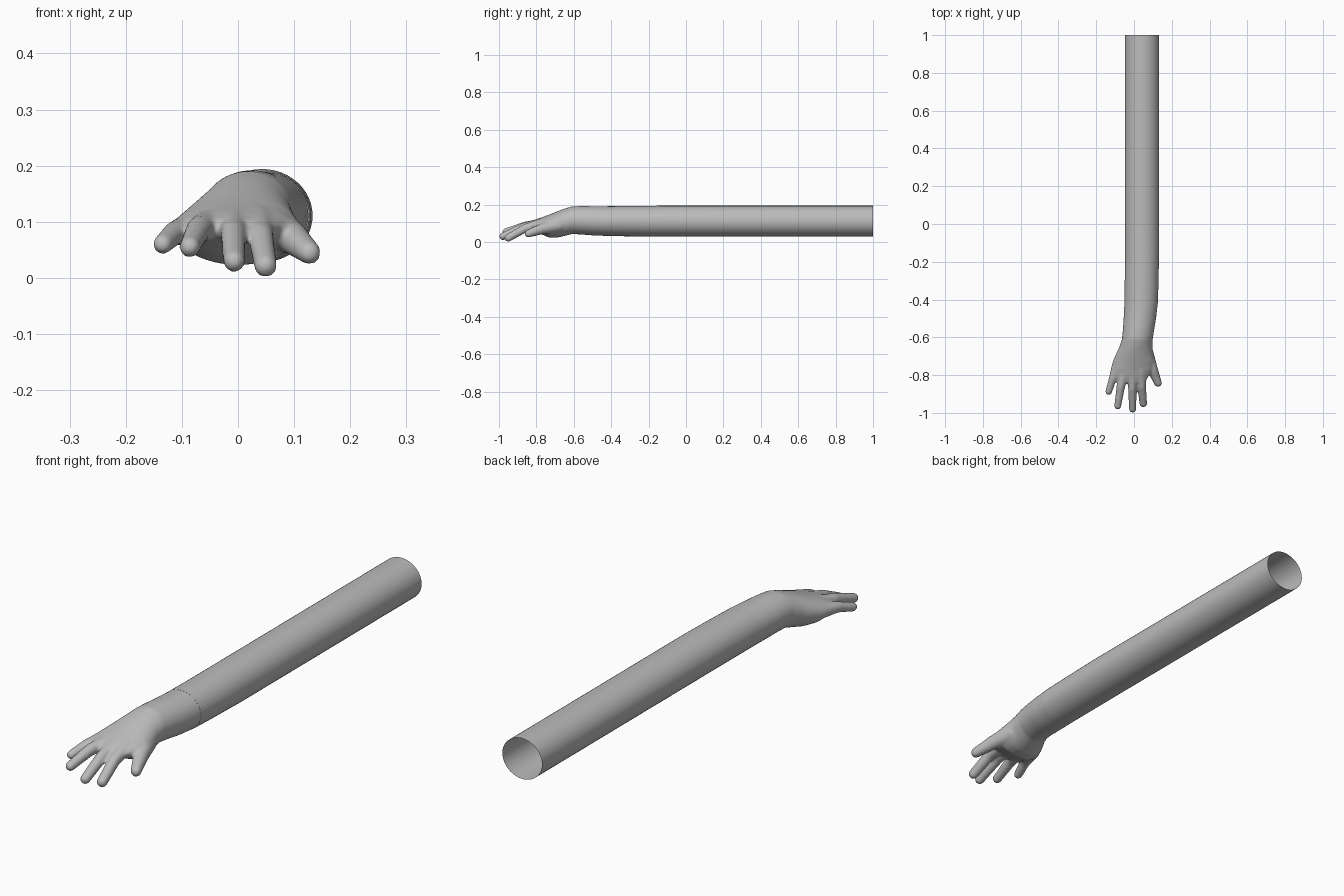
import bpy, bmesh, math
from mathutils import Vector, Matrix

if "Cube" in bpy.data.objects:
    bpy.data.objects.remove(bpy.data.objects["Cube"])

grey = bpy.data.materials.new("soft grey")
grey.diffuse_color = (0.5, 0.5, 0.5, 1)
grey.use_nodes = True
grey.node_tree.nodes["Principled BSDF"].inputs["Base Color"].default_value = grey.diffuse_color

CUT = -0.42      # where the forearm tube meets the sculpted hand
ARM_START = (CUT, -0.051, 0.126, 0.032, 0.191)


def loft(bm, sections, n=40, caps=False):
    """Skin elliptical sections given as (y, left, right, bottom, top)."""
    rings = []
    for y, x0, x1, z0, z1 in sections:
        ring = []
        for i in range(n):
            a = 2 * math.pi * i / n
            ring.append(bm.verts.new(((x0 + x1) / 2 + (x1 - x0) / 2 * math.cos(a), y,
                                      (z0 + z1) / 2 + (z1 - z0) / 2 * math.sin(a))))
        rings.append(ring)
    for a, b in zip(rings, rings[1:]):
        for i in range(n):
            j = (i + 1) % n
            bm.faces.new((a[i], a[j], b[j], b[i]))
    if caps:
        bm.faces.new(rings[0])
        bm.faces.new(rings[-1])
    bmesh.ops.recalc_face_normals(bm, faces=bm.faces)


def digit(bm, points):
    """Rounded finger from closely spaced balls along (x, y, z, radius) points."""
    for p, q in zip(points, points[1:]):
        for i in range(13):
            x, y, z, r = Vector(p).lerp(Vector(q), i / 12)
            bmesh.ops.create_uvsphere(bm, u_segments=16, v_segments=10, radius=r,
                                      matrix=Matrix.Translation((x, y, z)))


def make_object(name, bm):
    mesh = bpy.data.meshes.new(name)
    bm.to_mesh(mesh)
    bm.free()
    mesh.materials.append(grey)
    obj = bpy.data.objects.new(name, mesh)
    bpy.context.collection.objects.link(obj)
    return obj


# Forearm: long tube, open at the far end
bm = bmesh.new()
loft(bm, [ARM_START, (-0.3, -0.049, 0.130, 0.03, 0.192), (-0.12, -0.047, 0.133, 0.028, 0.194),
          (1.0, -0.047, 0.133, 0.028, 0.194)], n=48)
for f in bm.faces:
    f.smooth = True
make_object("forearm", bm)

# Wrist and palm
bm = bmesh.new()
loft(bm, [(-0.34, -0.050, 0.129, 0.031, 0.192), ARM_START,
          (-0.50, -0.055, 0.117, 0.035, 0.191), (-0.56, -0.059, 0.107, 0.040, 0.192),
          (-0.61, -0.064, 0.099, 0.042, 0.190), (-0.65, -0.077, 0.097, 0.032, 0.178),
          (-0.69, -0.096, 0.103, 0.023, 0.163), (-0.73, -0.113, 0.110, 0.023, 0.147),
          (-0.77, -0.120, 0.100, 0.040, 0.132), (-0.81, -0.108, 0.075, 0.060, 0.118),
          (-0.84, -0.080, 0.060, 0.072, 0.104)], caps=True)

# Four fingers, then the thumb
for path in (
    [(-0.088, -0.75, 0.085, 0.030), (-0.113, -0.82, 0.080, 0.021), (-0.134, -0.888, 0.060, 0.018)],
    [(-0.050, -0.77, 0.095, 0.030), (-0.070, -0.86, 0.086, 0.023), (-0.086, -0.963, 0.055, 0.019)],
    [(-0.005, -0.77, 0.100, 0.030), (-0.009, -0.87, 0.079, 0.023), (-0.007, -0.979, 0.030, 0.020)],
    [(0.036, -0.77, 0.098, 0.030), (0.041, -0.86, 0.073, 0.023), (0.049, -0.950, 0.022, 0.021)],
    [(0.063, -0.68, 0.090, 0.040), (0.098, -0.77, 0.070, 0.029), (0.127, -0.842, 0.045, 0.021)],
):
    digit(bm, path)
hand = make_object("hand", bm)

# Fuse and soften the hand into one skin
remesh = hand.modifiers.new("fuse", 'REMESH')
remesh.mode = 'VOXEL'
remesh.voxel_size = 0.0055
soften = hand.modifiers.new("soften", 'SMOOTH')
soften.factor = 0.5
soften.iterations = 7
fused = bpy.data.meshes.new_from_object(
    hand.evaluated_get(bpy.context.evaluated_depsgraph_get()))
hand.modifiers.clear()

# Trim the wrist end so it opens into the forearm
bm = bmesh.new()
bm.from_mesh(fused)
bmesh.ops.bisect_plane(bm, geom=bm.verts[:] + bm.edges[:] + bm.faces[:],
                       plane_co=(0, CUT, 0), plane_no=(0, 1, 0), clear_outer=True)
for f in bm.faces:
    f.smooth = True
    f.material_index = 0
bm.to_mesh(hand.data)
bm.free()
